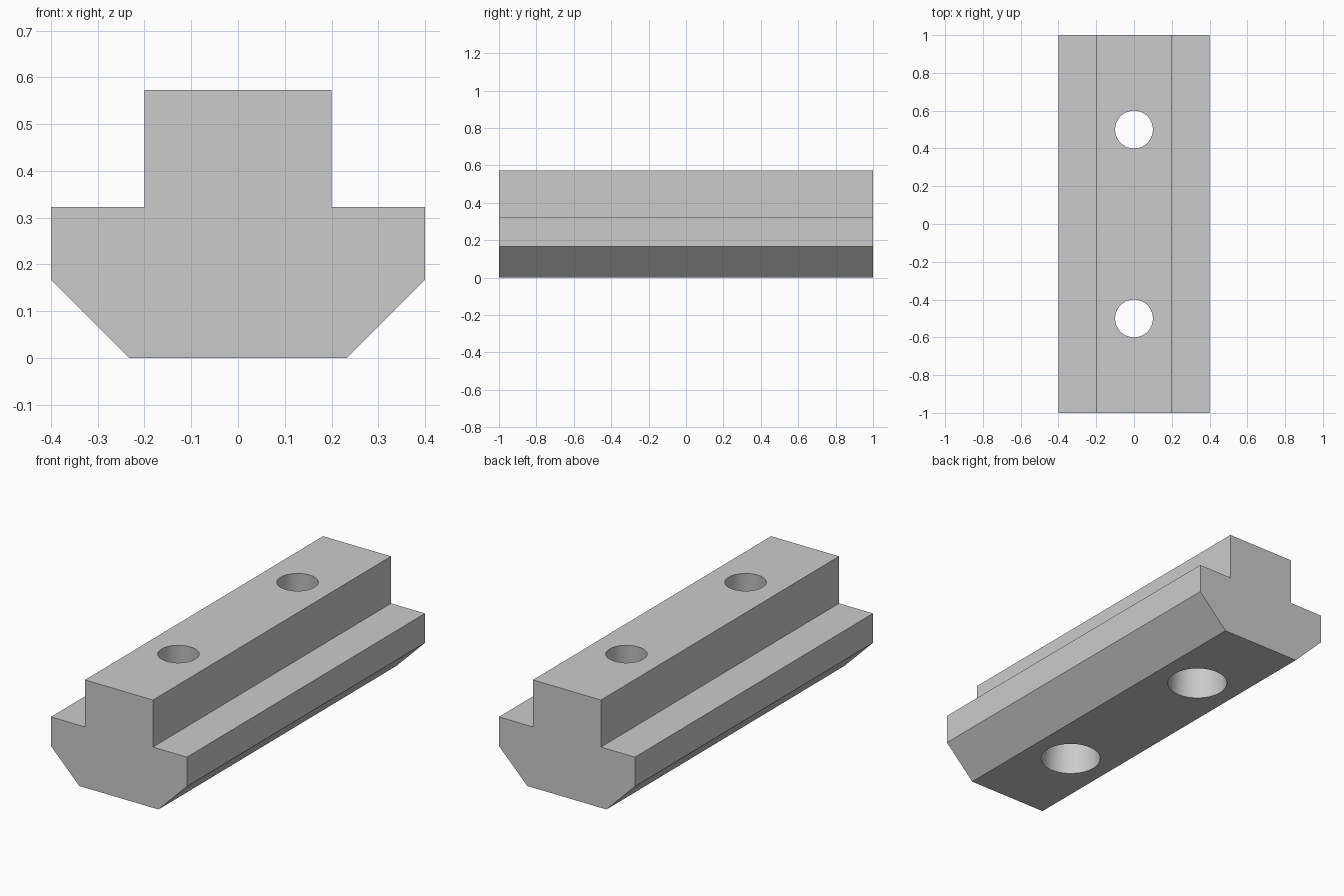
import bpy
import bmesh

old = bpy.data.objects.get("Cube")
if old:
    bpy.data.objects.remove(old, do_unlink=True)

# Single plain grey finish
grey = bpy.data.materials.new("light_grey")
grey.use_nodes = True
colour = (0.6, 0.6, 0.6, 1)
grey.diffuse_color = colour
grey.node_tree.nodes["Principled BSDF"].inputs["Base Color"].default_value = colour

LENGTH, HEIGHT = 2.0, 0.573


def add_object(name, bm):
    mesh = bpy.data.meshes.new(name)
    bmesh.ops.recalc_face_normals(bm, faces=bm.faces)
    bm.to_mesh(mesh)
    bm.free()
    obj = bpy.data.objects.new(name, mesh)
    bpy.context.collection.objects.link(obj)
    mesh.materials.append(grey)
    return obj


# Slot nut body: mirrored T profile with chamfered base, extruded along y
half = [(0.233, 0), (0.4, 0.167), (0.4, 0.323), (0.2, 0.323), (0.2, HEIGHT)]
profile = half + [(-x, z) for x, z in reversed(half)]
bm = bmesh.new()
face = bm.faces.new([bm.verts.new((x, -LENGTH / 2, z)) for x, z in profile])
result = bmesh.ops.extrude_face_region(bm, geom=[face])
moved = [v for v in result["geom"] if isinstance(v, bmesh.types.BMVert)]
bmesh.ops.translate(bm, vec=(0, LENGTH, 0), verts=moved)
body = add_object("slot_nut_body", bm)

# Two tapered through holes, wider at the base
TOP_R, BASE_R, MARGIN = 0.1, 0.15, 0.05
slope = (BASE_R - TOP_R) / HEIGHT * MARGIN
bm = bmesh.new()
for y in (-0.5, 0.5):
    cone = bmesh.ops.create_cone(
        bm, cap_ends=True, segments=64, radius1=BASE_R + slope,
        radius2=TOP_R - slope, depth=HEIGHT + 2 * MARGIN)
    bmesh.ops.translate(bm, vec=(0, y, HEIGHT / 2), verts=cone["verts"])
cutter = add_object("hole_cutter", bm)
cutter.hide_render = True
cutter.hide_set(True)

cut = body.modifiers.new("holes", "BOOLEAN")
cut.operation = "DIFFERENCE"
cut.solver = "EXACT"
cut.object = cutter

# Bake the holes in, then smooth only their walls
bpy.context.view_layer.objects.active = body
body.select_set(True)
bpy.ops.object.modifier_apply(modifier=cut.name)
bpy.data.objects.remove(cutter, do_unlink=True)
bpy.ops.object.shade_smooth_by_angle(angle=0.5)
